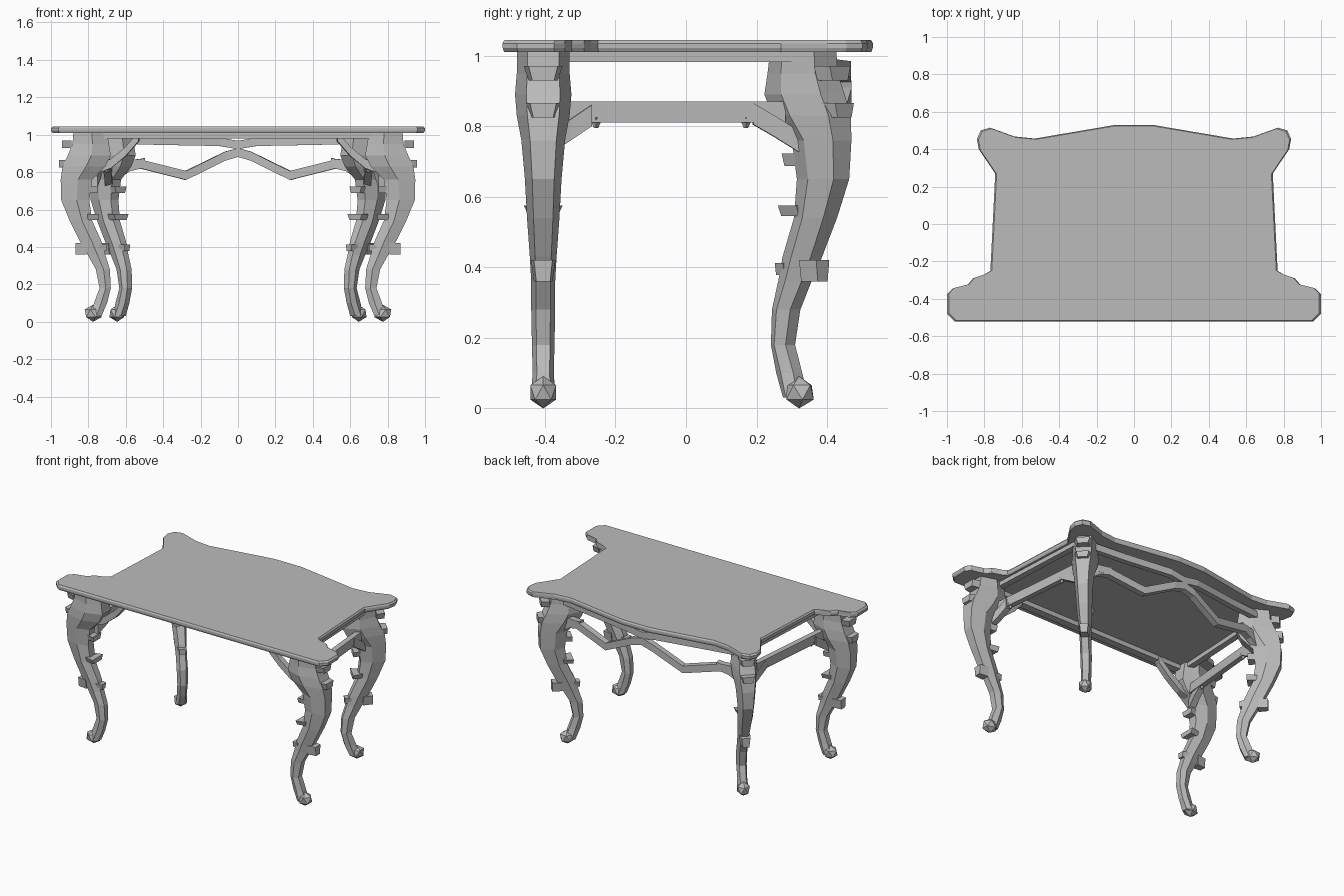
import bpy, bmesh
from mathutils import Vector, Matrix

cube = bpy.data.objects.get("Cube")
if cube:
    bpy.data.objects.remove(cube, do_unlink=True)

grey = bpy.data.materials.new("plain_grey")
grey.use_nodes = True
grey.diffuse_color = (0.5, 0.5, 0.5, 1)
grey.node_tree.nodes["Principled BSDF"].inputs["Base Color"].default_value = (0.5, 0.5, 0.5, 1)


def finish(name, bm, mirror=False):
    bmesh.ops.recalc_face_normals(bm, faces=bm.faces)
    mesh = bpy.data.meshes.new(name)
    bm.to_mesh(mesh)
    bm.free()
    mesh.materials.append(grey)
    obj = bpy.data.objects.new(name, mesh)
    bpy.context.collection.objects.link(obj)
    if mirror:
        obj.modifiers.new("Mirror", 'MIRROR').use_mirror_merge = False
    return obj


def loft(bm, rings):
    """Skin a list of equal-sized rings and cap both ends."""
    loops = [[bm.verts.new(p) for p in ring] for ring in rings]
    for a, b in zip(loops, loops[1:]):
        for i in range(len(a)):
            j = (i + 1) % len(a)
            bm.faces.new((a[i], a[j], b[j], b[i]))
    bm.faces.new(loops[0])
    bm.faces.new(loops[-1])


def beam(name, path, width, height, mirror=True):
    """Rectangular bar that follows a path and keeps its sides upright."""
    pts = [Vector(p) for p in path]
    rings = []
    for i, p in enumerate(pts):
        t = pts[min(i + 1, len(pts) - 1)] - pts[max(i - 1, 0)]
        side = Vector((-t.y, t.x, 0)).normalized() * width / 2
        up = Vector((0, 0, height / 2))
        rings.append([p + side + up, p - side + up, p - side - up, p + side - up])
    bm = bmesh.new()
    loft(bm, rings)
    return finish(name, bm, mirror)


# Table top: mirrored outline with a slim edge chamfer
half = [(.10, .53), (.53, .457), (.64, .468), (.77, .515), (.82, .50), (.84, .455),
        (.83, .40), (.742, .27), (.768, -.25), (.80, -.27), (.86, -.29), (.89, -.325),
        (.97, -.345), (1, -.375), (1, -.48), (.96, -.52)]
outline = half + [(-x, y) for x, y in reversed(half)]
bm = bmesh.new()
loft(bm, [[(x * s, y * s, z) for x, y in outline]
          for z, s in ((1.01, .992), (1.022, 1), (1.035, 1), (1.045, .99))])
finish("table_top", bm)

# Leg sections: height, inner reach, outer reach, half width
SECTIONS = [(.03, -.03, .03, .035), (.10, -.06, .01, .03), (.18, -.08, -.02, .032),
            (.28, -.075, .0, .034), (.36, -.05, .045, .034), (.43, -.03, .085, .038),
            (.54, .02, .14, .046), (.65, .035, .185, .052), (.76, .02, .188, .062),
            (.83, -.05, .178, .075), (.89, -.08, .15, .08), (.95, -.07, .125, .075),
            (1.01, -.06, .12, .075)]

# Carved blocks: reach, height, size along reach, across and up
CARVINGS = [(.155, .95, .05, .11, .04), (.175, .845, .045, .10, .04),
            (.08, .39, .06, .07, .06), (-.04, .395, .04, .06, .035),
            (.02, .705, .06, .09, .035), (.015, .56, .06, .11, .03)]


def leg(name, foot, direction):
    d = Vector((direction[0], direction[1], 0)).normalized()
    n = Vector((-d.y, d.x, 0))
    base = Vector((foot[0], foot[1], 0))
    frame = Matrix((d, n, Vector((0, 0, 1)))).transposed().to_4x4()
    bm = bmesh.new()
    rings = []
    for z, inner, outer, w in SECTIONS:
        mid = inner * .55 + outer * .45
        shape = [(outer, .6), (mid, 1), (inner, .55), (inner, -.55), (mid, -1), (outer, -.6)]
        rings.append([base + d * r + n * (w * k) + Vector((0, 0, z)) for r, k in shape])
    loft(bm, rings)
    finish(name, bm, True)

    # Scrolled foot
    bm = bmesh.new()
    place = Matrix.Translation(base + d * .015 + Vector((0, 0, .045))) @ frame
    bmesh.ops.create_icosphere(bm, subdivisions=1, radius=.048,
                               matrix=place @ Matrix.Diagonal((1.05, .9, .95, 1)))
    finish(name + "_foot", bm, True)

    # Carved blocks on the knee and ankle, tapered toward the bottom
    bm = bmesh.new()
    for r, z, along, across, up in CARVINGS:
        place = Matrix.Translation(base + d * r + Vector((0, 0, z))) @ frame
        made = bmesh.ops.create_cube(bm, size=1)["verts"]
        for v in made:
            x, y, h = v.co
            taper = .75 if h < 0 else 1
            if x * r > 0:
                taper *= .75
            v.co = place @ Vector((x * along, y * across * taper, h * up))
    finish(name + "_carvings", bm, True)


leg("front_leg", (.76, -.405), (1, 0))
leg("back_leg", (.635, .31), (1, 1))

# Rails directly under the top
beam("front_rail", [(-.86, -.43, .995), (.86, -.43, .995)], .05, .03, False)
beam("side_rail", [(.70, .32, .997), (.735, -.38, .997)], .04, .03)
beam("back_rail", [(.66, .37, .975), (.42, .40, .968), (.10, .45, .962), (0, .45, .945)], .035, .045)

# Zigzag apron along the back
beam("back_apron", [(.66, .35, .84), (.53, .375, .845), (.28, .42, .782), (.07, .45, .885),
                    (0, .45, .905)], .04, .048)

# Side stretchers with small drops at their ends
beam("side_stretcher", [(.69, .28, .84), (.75, -.38, .84)], .035, .06)
bm = bmesh.new()
for x, y in ((.70, .17), (.74, -.255)):
    bmesh.ops.create_cone(bm, cap_ends=True, segments=4, radius1=.006, radius2=.02, depth=.03,
                          matrix=Matrix.Translation((x, y, .81)))
finish("stretcher_drops", bm, True)

# Curved braces from the front legs to the front rail
beam("front_brace", [(.75, -.405, .82), (.68, -.405, .845), (.60, -.41, .91), (.53, -.42, .99)],
     .04, .05)
# Corner gussets joining the back legs to the apron and stretchers
beam("gusset_to_apron", [(.67, .35, .77), (.58, .365, .83), (.50, .38, .85)], .04, .05)
beam("gusset_to_stretcher", [(.69, .33, .75), (.695, .25, .80), (.70, .19, .835)], .04, .06)
beam("front_gusset", [(.77, -.39, .75), (.755, -.33, .79), (.745, -.27, .83)], .04, .06)
